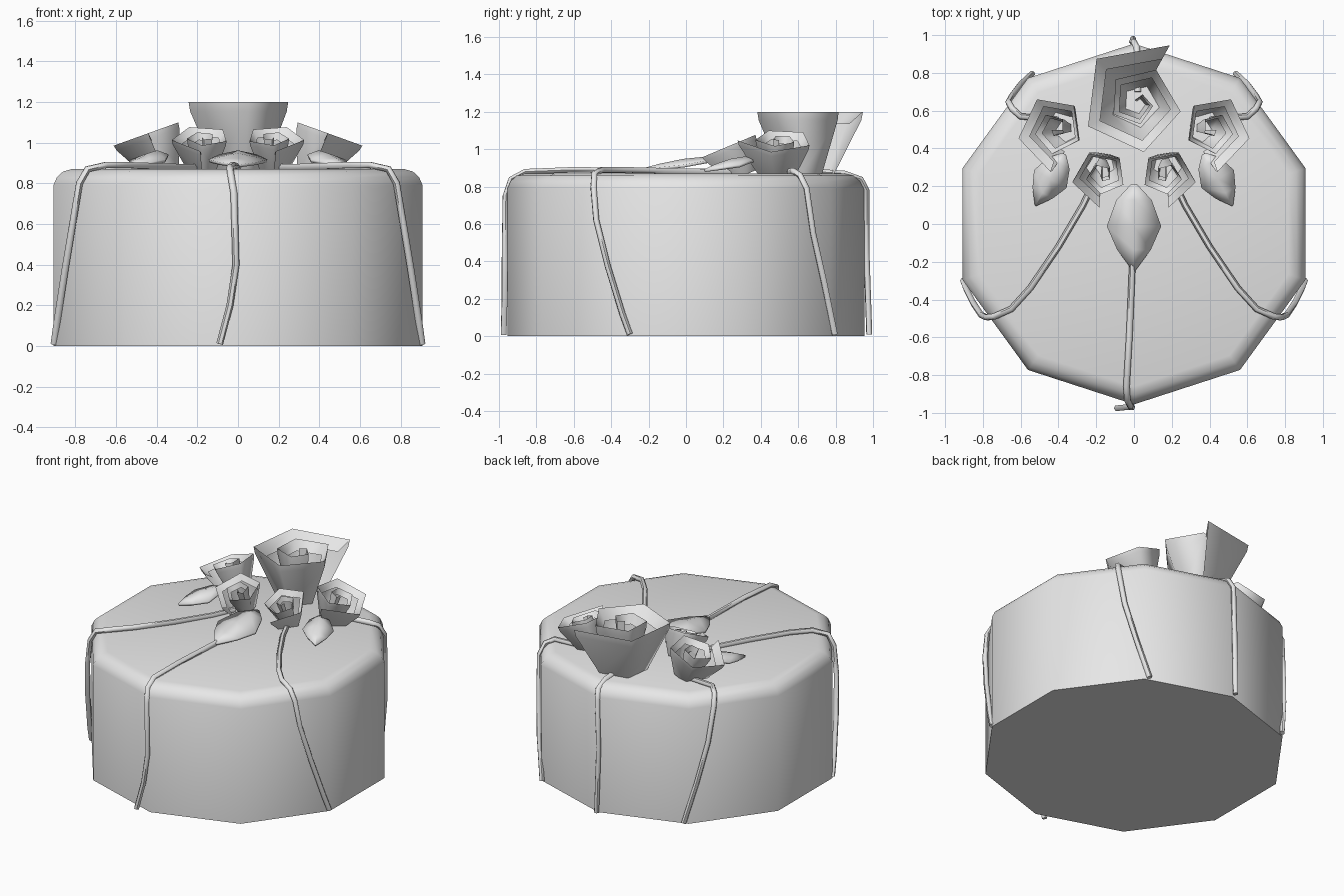
import bpy, bmesh, math
from math import sin, cos, pi, radians
from mathutils import Matrix, Vector

cube = bpy.data.objects.get("Cube")
if cube:
    bpy.data.objects.remove(cube, do_unlink=True)

grey = bpy.data.materials.new("plain_grey")
grey.use_nodes = True
grey.diffuse_color = (0.8, 0.8, 0.8, 1)
grey.node_tree.nodes["Principled BSDF"].inputs["Base Color"].default_value = (0.8, 0.8, 0.8, 1)


def finish(obj, angle):
    obj.data.materials.clear()
    obj.data.materials.append(grey)
    bpy.ops.object.select_all(action='DESELECT')
    obj.select_set(True)
    bpy.context.view_layer.objects.active = obj
    bpy.ops.object.shade_smooth_by_angle(angle=radians(angle))
    return obj


def link(name, data):
    obj = bpy.data.objects.new(name, data)
    bpy.context.collection.objects.link(obj)
    return obj


def grid_mesh(name, rows, closed=False, caps=False):
    """Skin a list of equally long point rows."""
    bm = bmesh.new()
    vs = [[bm.verts.new(p) for p in row] for row in rows]
    n = len(rows[0])
    for a, b in zip(vs, vs[1:]):
        for i in range(n if closed else n - 1):
            j = (i + 1) % n
            bm.faces.new((a[i], a[j], b[j], b[i]))
    if caps:
        bm.faces.new(vs[0][::-1])
        bm.faces.new(vs[-1])
    bmesh.ops.recalc_face_normals(bm, faces=bm.faces)
    me = bpy.data.meshes.new(name)
    bm.to_mesh(me)
    bm.free()
    return link(name, me)


# Ten-sided cake body with a rounded top edge
profile = [(0.955, 0), (0.955, 0.79), (0.937, 0.83), (0.905, 0.858), (0.86, 0.87)]
rings = [[(r * sin(k * pi / 5), -r * cos(k * pi / 5), z) for k in range(10)]
         for r, z in profile]
finish(grid_mesh("cake_body", rings, closed=True, caps=True), 45)


# Icing cords
def cord(name, points, side=1):
    cu = bpy.data.curves.new(name, 'CURVE')
    cu.dimensions = '3D'
    cu.bevel_depth = 0.017
    cu.bevel_resolution = 1
    cu.use_fill_caps = True
    sp = cu.splines.new('POLY')
    sp.points.add(len(points) - 1)
    for p, (x, y, z) in zip(sp.points, points):
        p.co = (x * side, y, z, 1)
    tmp = link(name + "_path", cu)
    bpy.context.view_layer.update()
    me = bpy.data.meshes.new_from_object(tmp.evaluated_get(bpy.context.evaluated_depsgraph_get()))
    bpy.data.objects.remove(tmp, do_unlink=True)
    finish(link(name, me), 60)


front_path = [(0, 0.2, 0.88), (-0.01, -0.25, 0.885), (-0.025, -0.6, 0.89), (-0.04, -0.86, 0.88),
              (-0.035, -0.935, 0.84), (-0.02, -0.965, 0.75), (-0.01, -0.97, 0.4),
              (-0.04, -0.97, 0.2), (-0.09, -0.975, 0.01)]
side_path = [(0.2, 0.25, 0.88), (0.27, 0.1, 0.88), (0.4, -0.12, 0.885), (0.55, -0.34, 0.89),
             (0.65, -0.45, 0.89), (0.74, -0.49, 0.87), (0.78, -0.495, 0.8), (0.81, -0.48, 0.62),
             (0.85, -0.42, 0.38), (0.89, -0.34, 0.12), (0.905, -0.3, 0.01)]
rear_path = [(0.4, 0.55, 0.88), (0.6, 0.57, 0.885), (0.645, 0.61, 0.86), (0.665, 0.645, 0.79),
             (0.645, 0.68, 0.55), (0.6, 0.74, 0.28), (0.54, 0.795, 0.01)]
back_path = [(0.02, 0.7, 0.88), (0.02, 0.85, 0.87), (0.015, 0.935, 0.84), (0, 0.965, 0.78),
             (-0.01, 0.965, 0.45), (-0.005, 0.98, 0.01)]
cord("front_cord", front_path)
cord("back_cord", back_path)
for label, side in (("left", 1), ("right", -1)):
    cord(label + "_side_cord", side_path, side)
    cord(label + "_rear_cord", rear_path, side)


# Five-sided spiral rose; the radius shrinks with each corner
def rose(name, base, axis, size, height, start, side=1):
    section = [(0.5, 0), (0.97, 0.86), (1.0, 1.0), (0.76, 0.8)]
    z_axis = Vector(axis).normalized()
    rot = Vector((0, 0, 1)).rotation_difference(z_axis).to_matrix().to_4x4()
    place = Matrix.Diagonal((side, 1, 1, 1)) @ Matrix.Translation(base) @ rot
    rows = []
    for k in range(12):
        r = size * (1 - 0.085 * k)
        a = radians(start + 72 * k)
        rows.append([place @ Vector((r * f * cos(a), r * f * sin(a), height * h))
                     for f, h in section])
    finish(grid_mesh(name, rows), 75)


rose("large_rose", (0.02, 0.64, 0.87), (0, 0, 1), 0.35, 0.33, 61)
for label, side in (("left", 1), ("right", -1)):
    rose(label + "_outer_rose", (0.355, 0.5, 0.865), (0.36, 0, 1), 0.225, 0.2, -85, side)
    rose(label + "_front_rose", (0.165, 0.32, 0.865), (0, -0.42, 1), 0.18, 0.175, -84, side)


# Pointed leaves with a raised middle: distance along, half width, edge height
def leaf(name, base, angle, size):
    outline = [(0, 0.03, 0.055), (0.18, 0.2, 0.05), (0.48, 0.31, 0.025), (0.75, 0.19, 0.012), (1, 0.005, 0)]
    place = Matrix.Translation(base) @ Matrix.Rotation(radians(angle), 4, 'Z')
    rows = [[place @ Vector((t * size, w * size * s, z + (0 if s else w * 0.1)))
             for s in (-1, 0, 1)] for t, w, z in outline]
    obj = grid_mesh(name, rows)
    mod = obj.modifiers.new("thickness", 'SOLIDIFY')
    mod.thickness = 0.015
    mod.offset = 0
    finish(obj, 50)


leaf("front_leaf", (0, 0.21, 0.885), -90, 0.46)
leaf("left_leaf", (0.37, 0.37, 0.885), -61, 0.31)
leaf("right_leaf", (-0.37, 0.37, 0.885), -119, 0.31)
